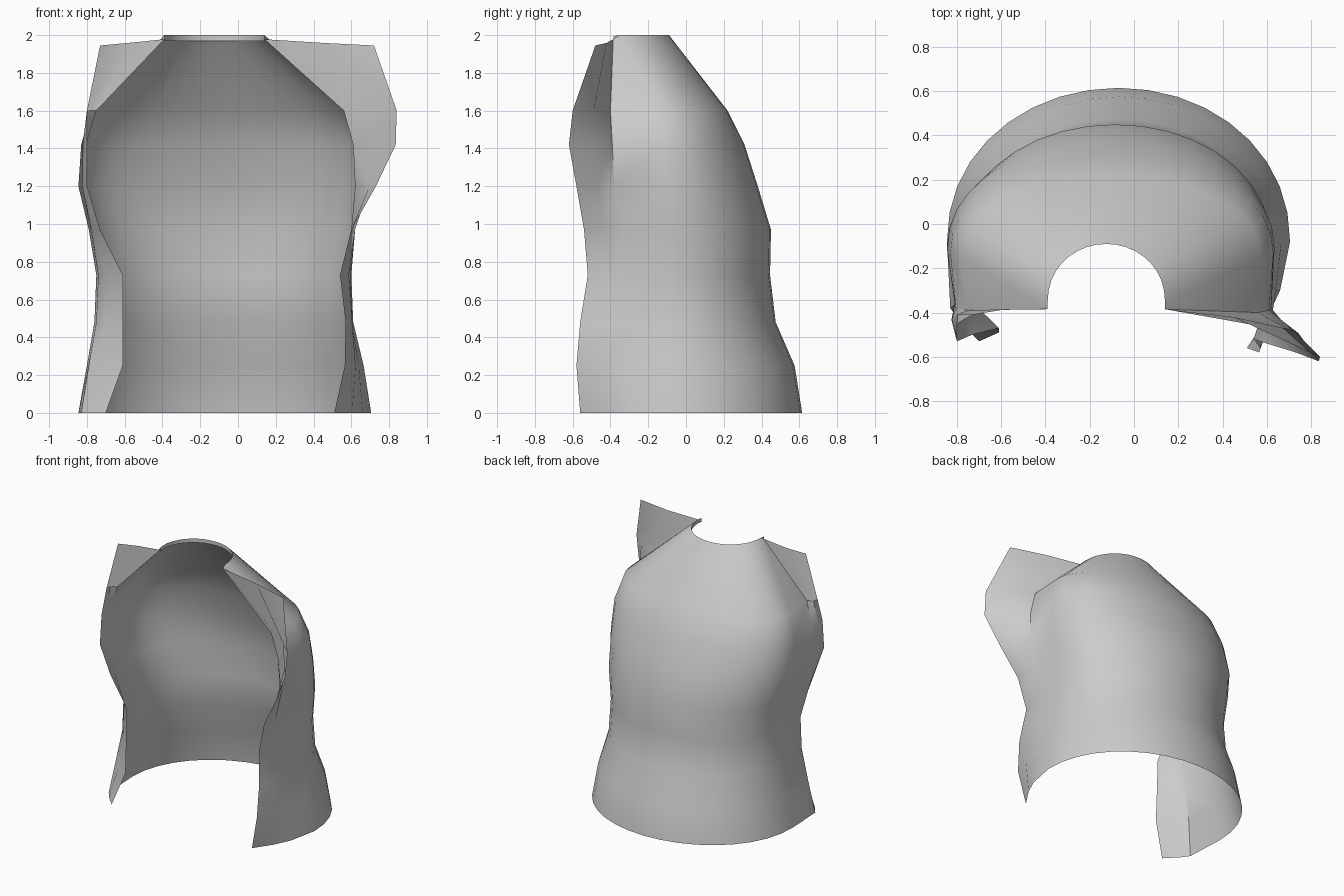
import bpy, math

if "Cube" in bpy.data.objects:
    bpy.data.objects.remove(bpy.data.objects["Cube"])

cloth = bpy.data.materials.new("light_grey_cloth")
cloth.diffuse_color = (0.6, 0.6, 0.6, 1)
cloth.use_nodes = True
cloth.node_tree.nodes["Principled BSDF"].inputs["Base Color"].default_value = cloth.diffuse_color

# Body rows: height, left x, right x, side y, back y
BODY = [
    (0.00, -0.845, 0.705, -0.08, 0.615),
    (0.25, -0.80, 0.665, -0.09, 0.575),
    (0.48, -0.76, 0.61, -0.10, 0.475),
    (0.73, -0.75, 0.60, -0.10, 0.445),
    (0.97, -0.79, 0.62, -0.10, 0.45),
    (1.20, -0.845, 0.635, -0.11, 0.38),
    (1.42, -0.83, 0.63, -0.13, 0.31),
    (1.60, -0.78, 0.575, -0.15, 0.22),
    (2.00, -0.39, 0.14, -0.35, -0.09),
]
# Front panels per row: free edge x, y, then fold x, y
RIGHT = [
    (0.51, -0.56, 0.66, -0.30), (0.565, -0.58, 0.64, -0.30),
    (0.57, -0.56, 0.60, -0.28), (0.54, -0.52, 0.595, -0.26),
    (0.60, -0.54, 0.60, -0.34), (0.73, -0.58, 0.62, -0.38),
    (0.835, -0.62, 0.61, -0.39), (0.84, -0.60, 0.56, -0.40),
    (0.72, -0.48, 0.14, -0.385),
]
LEFT = [
    (-0.70, -0.53, -0.83, -0.38), (-0.61, -0.49, -0.79, -0.35),
    (-0.61, -0.48, -0.75, -0.33), (-0.61, -0.47, -0.74, -0.33),
    (-0.73, -0.50, -0.78, -0.32), (-0.80, -0.53, -0.81, -0.36),
    (-0.80, -0.51, -0.805, -0.38), (-0.80, -0.45, -0.75, -0.39),
    (-0.73, -0.41, -0.39, -0.385),
]
STEPS = 18


def arc(xl, xr, ys, yb, z):
    """Half ellipse from the right side round the back to the left."""
    pts = []
    for k in range(STEPS + 1):
        t = math.pi * k / STEPS
        pts.append(((xl + xr) / 2 + (xr - xl) / 2 * math.cos(t),
                    ys + (yb - ys) * math.sin(t) ** 0.95 if 0 < k < STEPS else ys, z))
    return pts


def panel(row, z, side, top):
    """Free edge, slightly bulged middle and fold of one front panel."""
    fx, fy, gx, gy = row
    drop = 0.055 if top else 0
    return [(fx, fy, z - drop),
            ((fx + gx) / 2 + 0.02 * side, (fy + gy) / 2 + 0.012, z - drop * 0.75),
            (gx, gy, z - drop * 0.4)]


def loft(name, rows):
    n = len(rows[0])
    faces = [(i * n + j, i * n + j + 1, (i + 1) * n + j + 1, (i + 1) * n + j)
             for i in range(len(rows) - 1) for j in range(n - 1)]
    me = bpy.data.meshes.new(name)
    me.from_pydata([p for r in rows for p in r], [], faces)
    me.materials.append(cloth)
    ob = bpy.data.objects.new(name, me)
    bpy.context.collection.objects.link(ob)
    bpy.ops.object.select_all(action='DESELECT')
    ob.select_set(True)
    bpy.context.view_layer.objects.active = ob
    bpy.ops.object.shade_smooth_by_angle(angle=math.radians(40))
    return ob


# Open vest: back shell with both flared front panels
rows = []
for i, (z, xl, xr, ys, yb) in enumerate(BODY):
    top = i == len(BODY) - 1
    rows.append(panel(RIGHT[i], z, 1, top) + arc(xl, xr, ys, yb, z)
                + panel(LEFT[i], z, -1, top)[::-1])
loft("open_vest", rows)

# Narrow band hanging inside the neckline
neck = arc(-0.39, 0.14, -0.35, -0.09, 2.0)
neck = [(0.14, -0.385, 1.995)] + neck + [(-0.39, -0.385, 1.995)]
loft("neck_band", [[(x, y, z - 0.03) for x, y, z in neck], neck])
